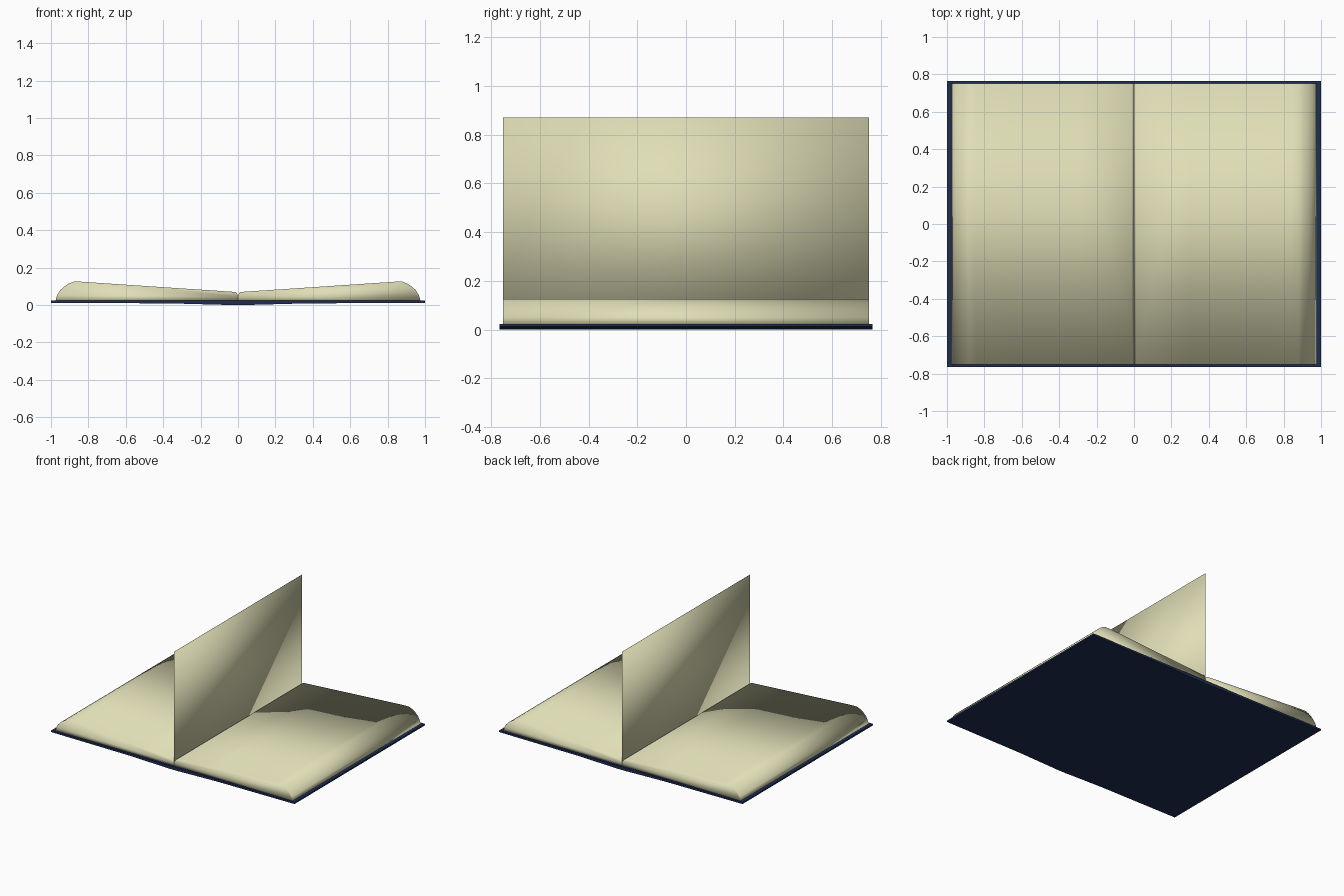
import bpy, bmesh

if "Cube" in bpy.data.objects:
    bpy.data.objects.remove(bpy.data.objects["Cube"])


def material(name, rgb):
    m = bpy.data.materials.new(name)
    m.diffuse_color = (*rgb, 1)
    m.use_nodes = True
    m.node_tree.nodes["Principled BSDF"].inputs["Base Color"].default_value = m.diffuse_color
    return m


paper = material("cream_paper", (0.74, 0.73, 0.47))
navy = material("navy_cover", (0.014, 0.027, 0.085))


def extrude_profile(name, pts, half_depth, mat, smooth):
    """Closed x-z outline swept along y."""
    bm = bmesh.new()
    rings = [[bm.verts.new((x, y, z)) for x, z in pts]
             for y in (-half_depth, half_depth)]
    n = len(pts)
    for i in range(n):
        j = (i + 1) % n
        bm.faces.new((rings[0][i], rings[0][j], rings[1][j], rings[1][i]))
    bm.faces.new(rings[0])
    bm.faces.new(rings[1])
    bmesh.ops.recalc_face_normals(bm, faces=bm.faces)
    for f in bm.faces:
        f.smooth = smooth
    me = bpy.data.meshes.new(name)
    bm.to_mesh(me)
    bm.free()
    me.materials.append(mat)
    ob = bpy.data.objects.new(name, me)
    bpy.context.collection.objects.link(ob)
    return ob


# Cover: thin board, slightly thicker towards the spine
lower = [(-1, 0.012), (-0.36, 0.009), (-0.06, 0.001), (-0.04, 0),
         (0.04, 0), (0.06, 0.001), (0.36, 0.009), (1, 0.012)]
extrude_profile("cover", lower + [(1, 0.024), (-1, 0.024)], 0.765, navy, False)

# Page blocks: rising from the gutter to a rounded outer edge
half = [(0.0, 0.022), (0.0, 0.045), (0.004, 0.06), (0.012, 0.07),
        (0.3, 0.089), (0.6, 0.109), (0.84, 0.125), (0.88, 0.125),
        (0.905, 0.115), (0.93, 0.099), (0.952, 0.078), (0.967, 0.053),
        (0.976, 0.022)]
for side, s in (("left", -1), ("right", 1)):
    extrude_profile(side + "_page_block", [(s * x, z) for x, z in half],
                    0.75, paper, True)

# Single upright page standing in the gutter
t = 0.0008
extrude_profile("standing_page", [(-t, 0.03), (t, 0.03), (t, 0.87), (-t, 0.87)],
                0.75, paper, True)
